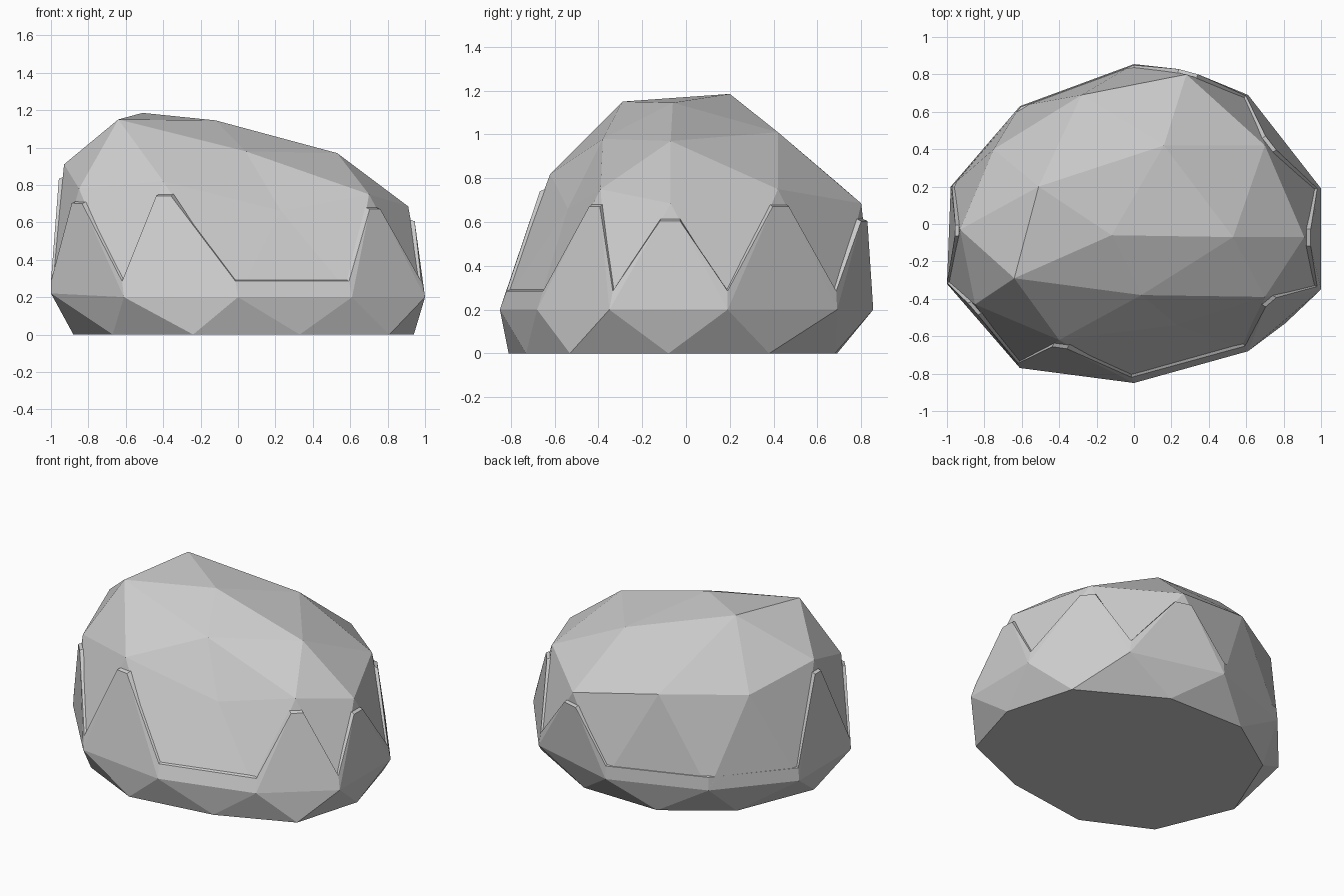
import bpy, bmesh
from mathutils import Vector

if "Cube" in bpy.data.objects:
    bpy.data.objects.remove(bpy.data.objects["Cube"])

# Control rings, counter-clockwise from +x
POLE = Vector((-.12, -.06, 1.145))
CROWN = [Vector(p) for p in [(.53, -.07, .97), (.16, .42, 1.01), (-.51, .2, 1.185),
                             (-.64, -.29, 1.15), (.04, -.38, .98)]]
SHOULDER = [Vector(p) for p in [(.91, -.07, .685), (.70, .42, .75), (.28, .80, .685), (-.28, .69, .78),
                                (-.75, .40, .79), (-.93, -.03, .91), (-.85, -.43, .78),
                                (-.40, -.62, .82), (.23, -.54, .66), (.70, -.39, .75)]]
WAIST = [Vector((x, y, .2)) for x, y in [(1, .19), (.61, .69), (0, .855), (-.61, .63), (-.98, .2),
                                         (-1, -.32), (-.61, -.77), (0, -.85), (.61, -.68), (1, -.35)]]
WAIST[5].z = .22
FOOT = [Vector((x, y, 0)) for x, y in [(.94, -.08), (.81, .38), (.28, .68), (-.27, .69), (-.67, .42),
                                       (-.88, -.1), (-.67, -.6), (-.24, -.81), (.33, -.73), (.81, -.53)]]
PEAKS = {0, 1, 2, 5, 6, 7, 9}


def make_object(name, faces, recalc=False):
    bm = bmesh.new()
    for face in faces:
        bm.faces.new([bm.verts.new(p) for p in face])
    bmesh.ops.remove_doubles(bm, verts=bm.verts, dist=1e-5)
    if recalc:
        bmesh.ops.recalc_face_normals(bm, faces=bm.faces)
    mesh = bpy.data.meshes.new(name)
    bm.to_mesh(mesh)
    bm.free()
    obj = bpy.data.objects.new(name, mesh)
    bpy.context.collection.objects.link(obj)
    return obj


def outward(p, amount):
    return p + Vector((p.x, p.y, 0)).normalized() * amount


# Faceted boulder
rock = [FOOT[::-1]]
for i in range(5):
    r, r2 = CROWN[i], CROWN[(i + 1) % 5]
    a, b, c = SHOULDER[2 * i - 1], SHOULDER[2 * i], SHOULDER[2 * i + 1]
    rock += [(POLE, r, r2), (r, a, b), (r, b, c), (r, c, r2)]
for k in range(10):
    n = (k + 1) % 10
    rock += [(WAIST[k - 1], WAIST[k], SHOULDER[k]), (WAIST[k], SHOULDER[n], SHOULDER[k]),
             (WAIST[k], WAIST[k - 1], FOOT[k]), (WAIST[k], FOOT[k], FOOT[n])]
make_object("boulder", rock, True)

# Raised zigzag skirt around the waist
valleys = []
for k in range(10):
    w = WAIST[k]
    up = (SHOULDER[k] + SHOULDER[(k + 1) % 10]) / 2 - w
    valleys.append(outward(w + up * ((.285 - w.z) / up.z), .012))

skirt, rim = [], []
for k in range(10):
    a, b, apex = WAIST[k - 1], WAIST[k], SHOULDER[k]
    va, vb = valleys[k - 1], valleys[k]
    rim.append(va)
    if k in PEAKS:
        t = .08 / (apex.z - .2)
        pa, pb = (outward(apex.lerp(q, t), .02) for q in (a, b))
        skirt += [(a, b, pb, pa), (a, pa, va), (b, vb, pb)]
        rim += [pa, pb]
    else:
        skirt.append((a, b, vb, va))

# Ledge closing the skirt back into the boulder
inner = [outward(p, -.05) + Vector((0, 0, .02)) for p in rim]
for i in range(len(rim)):
    skirt.append((rim[i - 1], rim[i], inner[i], inner[i - 1]))
make_object("zigzag_skirt", skirt)
